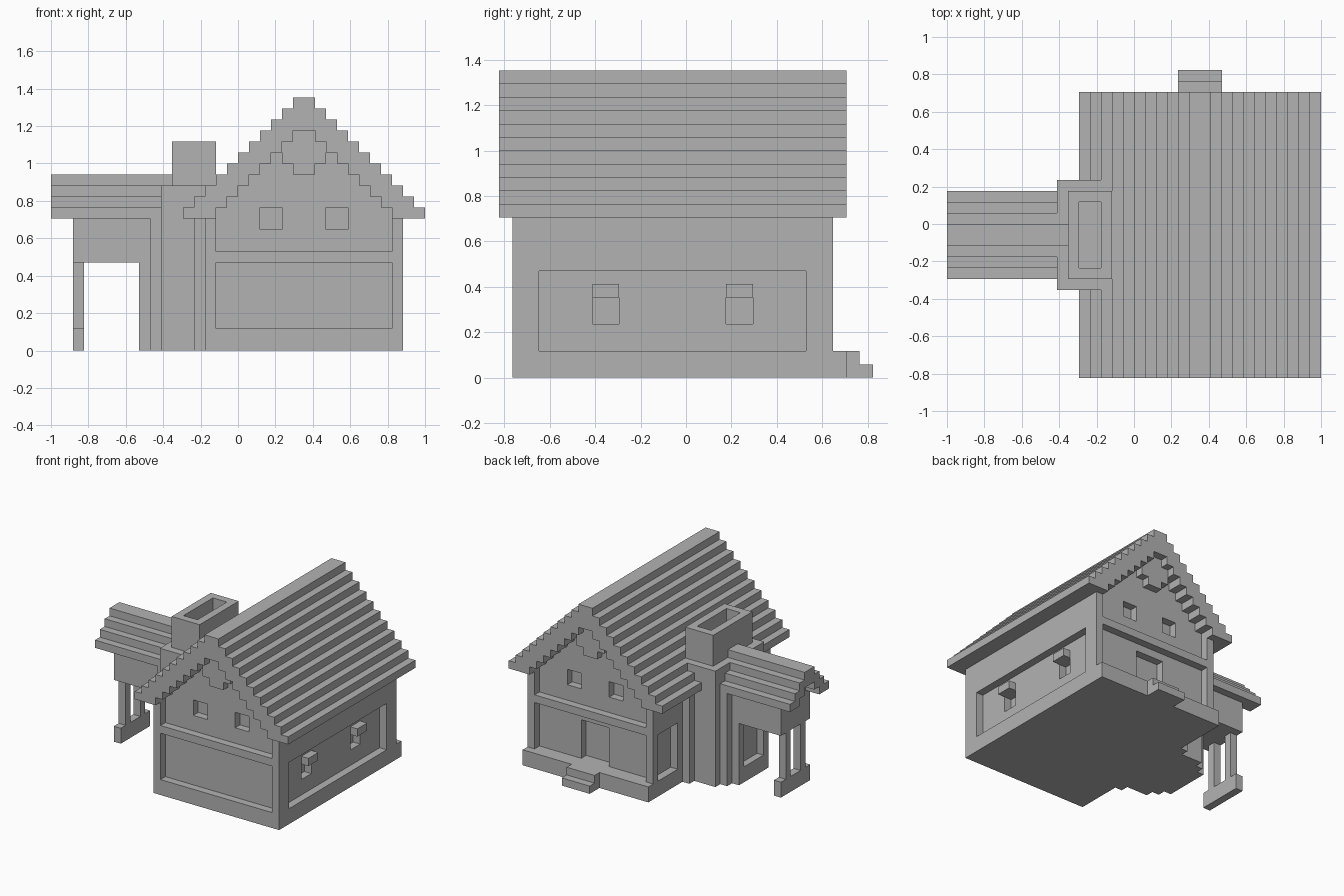
import bpy
import bmesh
from mathutils import Vector

U = 2 / 34            # one block of the grid
HOUSE_X, MID_Y = 6, -1  # ridge lines of the house and the side wing

if "Cube" in bpy.data.objects:
    bpy.data.objects.remove(bpy.data.objects["Cube"], do_unlink=True)

stone = bpy.data.materials.new("plain_grey")
stone.use_nodes = True
grey = (0.45, 0.45, 0.45, 1)
stone.diffuse_color = grey
stone.node_tree.nodes["Principled BSDF"].inputs["Base Color"].default_value = grey


def finish(name, bm):
    bmesh.ops.recalc_face_normals(bm, faces=bm.faces)
    bmesh.ops.scale(bm, vec=(U, U, U), verts=bm.verts)
    mesh = bpy.data.meshes.new(name)
    bm.to_mesh(mesh)
    bm.free()
    mesh.materials.append(stone)
    ob = bpy.data.objects.new(name, mesh)
    bpy.context.collection.objects.link(ob)
    return ob


def boxes(name, *spans):
    """Each span is (x range, y range, z range) in blocks."""
    bm = bmesh.new()
    for span in spans:
        lo, hi = (Vector(p) for p in zip(*span))
        verts = bmesh.ops.create_cube(bm, size=1)["verts"]
        bmesh.ops.scale(bm, vec=hi - lo, verts=verts)
        bmesh.ops.translate(bm, vec=(lo + hi) / 2, verts=verts)
    return finish(name, bm)


def stairs(half, z):
    """Right-hand stepped edge, narrowing one block per layer to the top."""
    pts = []
    while half > 0:
        pts += [(half, z), (half, z + 1)]
        half, z = half - 1, z + 1
    return pts


def mirrored(pts):
    return [(-a, z) for a, z in reversed(pts)]


def prism(name, profile, centre, start, end, along_x=False):
    bm = bmesh.new()
    place = (lambda a, z: (start, centre + a, z)) if along_x else (lambda a, z: (centre + a, start, z))
    face = bm.faces.new([bm.verts.new(place(a, z)) for a, z in profile])
    ext = bmesh.ops.extrude_face_region(bm, geom=[face])["geom"]
    depth = end - start
    bmesh.ops.translate(bm, vec=(depth, 0, 0) if along_x else (0, depth, 0),
                        verts=[v for v in ext if isinstance(v, bmesh.types.BMVert)])
    return finish(name, bm)


def roof_profile(outer, inner, z):
    out, ins = stairs(outer, z), stairs(inner, z)
    return out + mirrored(out) + mirrored(ins)[::-1] + ins[::-1]


def carve(target, *spans):
    cutter = boxes("cutter", *spans)
    cutter.hide_render = True
    mod = target.modifiers.new("recesses", 'BOOLEAN')
    mod.operation, mod.solver, mod.use_self = 'DIFFERENCE', 'EXACT', True
    mod.object = cutter
    bpy.context.view_layer.objects.active = target
    bpy.ops.object.modifier_apply(modifier=mod.name)
    bpy.data.objects.remove(cutter, do_unlink=True)


def roof(name, outer, inner, centre, start, end, along_x=False):
    # traverse outer edge up and over, then the underside back
    out, ins = stairs(outer, 12), stairs(inner, 12)
    loop = out + mirrored(out) + ins_back(ins)
    return prism(name, loop, centre, start, end, along_x)


def ins_back(ins):
    left = [(-a, z) for a, z in ins]
    return left + ins[::-1]


# House body with a stepped gable
edge = [(9, 0), (9, 12)] + stairs(8, 12)
body = prism("house_walls", edge + mirrored(edge), HOUSE_X, -13, 11)

# Recessed panels and windows, front and back
cuts = []
for outside, panel, pane in ((-15, -12, -11), (13, 10, 9)):
    near, deep = sorted((outside, panel)), sorted((outside, pane))
    cuts += [((-2, 14), near, (2, 8)), ((-2, 14), near, (9, 21))]
    cuts += [((x, x + 2), deep, (11, 13)) for x in (2, 8)]
# Back door
cuts.append(((4, 8), (9, 13), (2, 7)))
# Side panels and windows
cuts.append(((14, 16), (-11, 9), (2, 8)))
cuts += [((13, 16), (y, y + 2), (4, 6)) for y in (-7, 3)]
cuts += [((-5, -2), span, (2, 8)) for span in ((6, 10), (-12, -8))]
carve(body, *cuts)

# Window hoods on the side wall
boxes("window_hoods", *[((14, 15), (y, y + 2), (6, 7)) for y in (-7, 3)])

# Ornaments under the gable peaks
for name, y in (("front_gable_ornament", -13), ("back_gable_ornament", 10)):
    boxes(name, ((5, 7), (y, y + 1), (16, 20)), ((4, 8), (y, y + 1), (17, 19)))

# Roofs
roof("main_roof", 11, 8, HOUSE_X, -14, 12)
roof("wing_roof", 4, 2, MID_Y, -17, -6, along_x=True)

# Back porch and steps
boxes("back_porch", ((-3, 15), (11, 12), (0, 2)))
boxes("porch_steps", ((4, 8), (12, 13), (0, 2)), ((4, 8), (13, 14), (0, 1)))

# Fireplace wall, stepping inwards away from the house
boxes("fireplace_base", ((-4, -3), (-7, 5), (0, 12)), ((-7, -3), (-6, 4), (0, 15)),
      ((-8, -7), (-5, 3), (0, 12)))
inner_wall = boxes("wing_inner_wall", ((-9, -8), (-4, 2), (0, 12)))
carve(inner_wall, ((-10, -8.1), (-3, 1), (2, 8)))

# Hollow chimney stack
boxes("chimney_stack", ((-6, -5), (-5, 3), (15, 19)), ((-3, -2), (-5, 3), (15, 19)),
      ((-5, -3), (-5, -4), (15, 19)), ((-5, -3), (2, 3), (15, 19)))

# Side wing: raised wall with gable infill, posts and foot beam
wing = [(3, 8), (3, 12)] + stairs(2, 12)
prism("wing_wall", wing + mirrored(wing), MID_Y, -15, -9, along_x=True)
boxes("wing_posts", *[((-15, -14), (y, y + 1), (2, 8)) for y in (-3, 0)])
boxes("wing_foot_beam", ((-15, -14), (-4, 2), (0, 2)))
